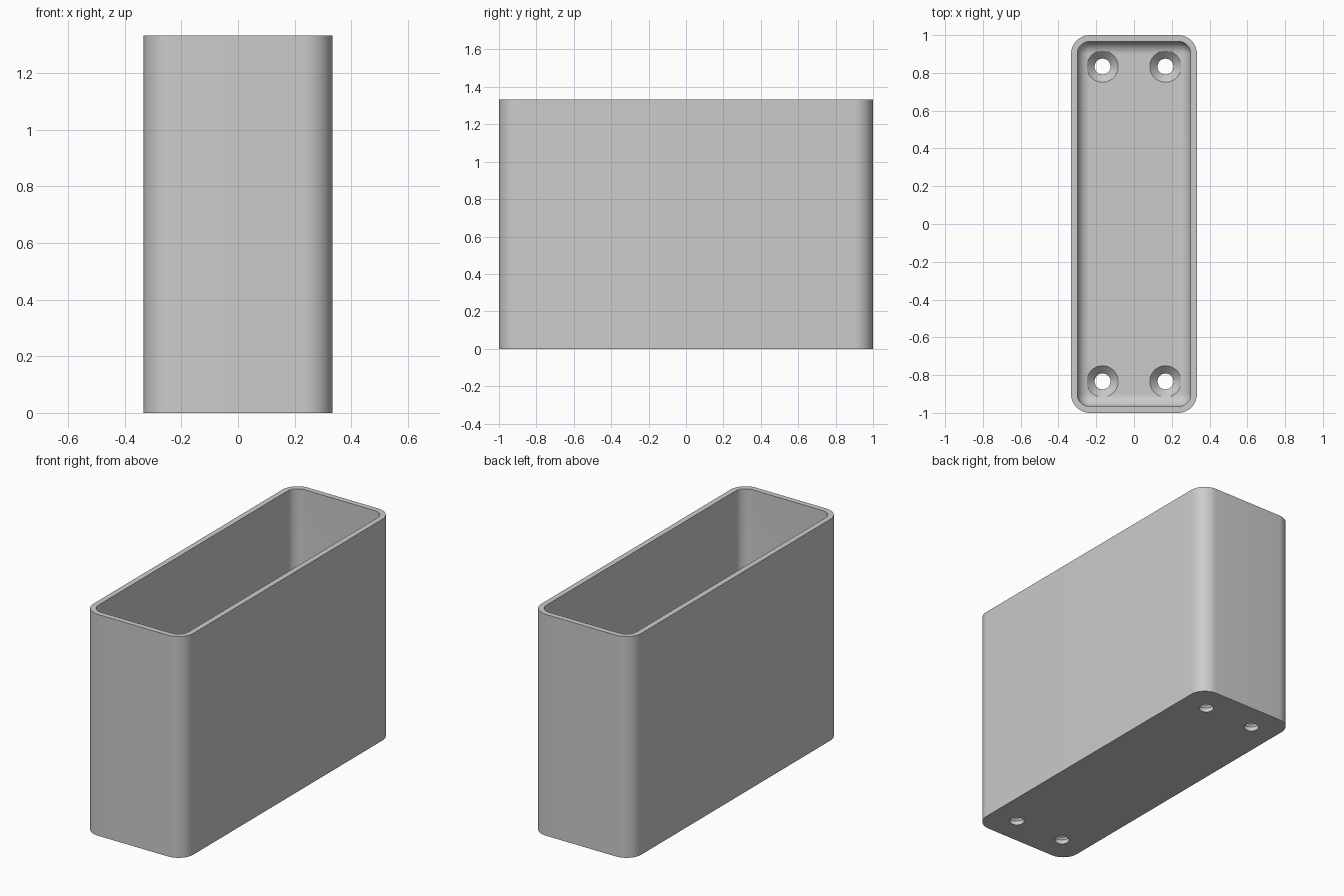
import bpy, bmesh
from math import sin, cos, pi

cube = bpy.data.objects.get("Cube")
if cube:
    bpy.data.objects.remove(cube)

W, L, H = 1 / 3, 1.0, 4 / 3          # half width, half length, height
WALL, FLOOR, RADIUS = 0.033, 0.067, 0.1
FILLET = 0.066
STEPS = 12

grey = bpy.data.materials.new("grey plastic")
grey.use_nodes = True
colour = (0.6, 0.6, 0.6, 1)
grey.diffuse_color = colour
grey.node_tree.nodes["Principled BSDF"].inputs["Base Color"].default_value = colour


def rounded_ring(inset, z):
    """Rounded rectangle, inset from the outer outline."""
    r = RADIUS - inset
    cx, cy = W - RADIUS, L - RADIUS
    points = []
    for q, (sx, sy) in enumerate(((1, 1), (-1, 1), (-1, -1), (1, -1))):
        for i in range(STEPS + 1):
            a = (q + i / STEPS) * pi / 2
            points.append((sx * cx + r * cos(a), sy * cy + r * sin(a), z))
    return points


def circle(x, y, r, z, n=48):
    return [(x + r * cos(2 * pi * i / n), y + r * sin(2 * pi * i / n), z) for i in range(n)]


def loft(name, rings):
    """Skin a stack of matching rings and cap both ends."""
    bm = bmesh.new()
    loops = [[bm.verts.new(p) for p in ring] for ring in rings]
    for a, b in zip(loops, loops[1:]):
        for i in range(len(a)):
            j = (i + 1) % len(a)
            bm.faces.new((a[i], a[j], b[j], b[i]))
    bm.faces.new(loops[0][::-1])
    bm.faces.new(loops[-1])
    bmesh.ops.recalc_face_normals(bm, faces=bm.faces)
    mesh = bpy.data.meshes.new(name)
    bm.to_mesh(mesh)
    bm.free()
    mesh.materials.append(grey)
    obj = bpy.data.objects.new(name, mesh)
    bpy.context.collection.objects.link(obj)
    return obj


# Open box: outer wall, rim, inner wall, then a fillet down to the floor
rings = [rounded_ring(0, 0), rounded_ring(0, H), rounded_ring(WALL, H)]
for i in range(9):
    a = i / 8 * pi / 2
    rings.append(rounded_ring(WALL + FILLET * (1 - cos(a)), FLOOR + FILLET * (1 - sin(a))))
box = loft("open_box", rings)
bpy.context.view_layer.objects.active = box

# Four countersunk screw holes
for x in (-W / 2, W / 2):
    for y in (-L + W / 2, L - W / 2):
        profile = ((0.042, -0.05), (0.042, 0.026), (0.083, FLOOR), (0.083, FLOOR + 0.03))
        cutter = loft("screw_hole_cutter", [circle(x, y, r, z) for r, z in profile])
        cutter.hide_render = True
        cut = box.modifiers.new("screw_hole", "BOOLEAN")
        cut.operation = "DIFFERENCE"
        cut.solver = "EXACT"
        cut.object = cutter
        bpy.ops.object.modifier_apply(modifier=cut.name)
        bpy.data.objects.remove(cutter)

# Smooth corners, crisp rim and hole edges
bpy.ops.object.select_all(action="DESELECT")
box.select_set(True)
bpy.ops.object.shade_smooth_by_angle(angle=pi / 6)
